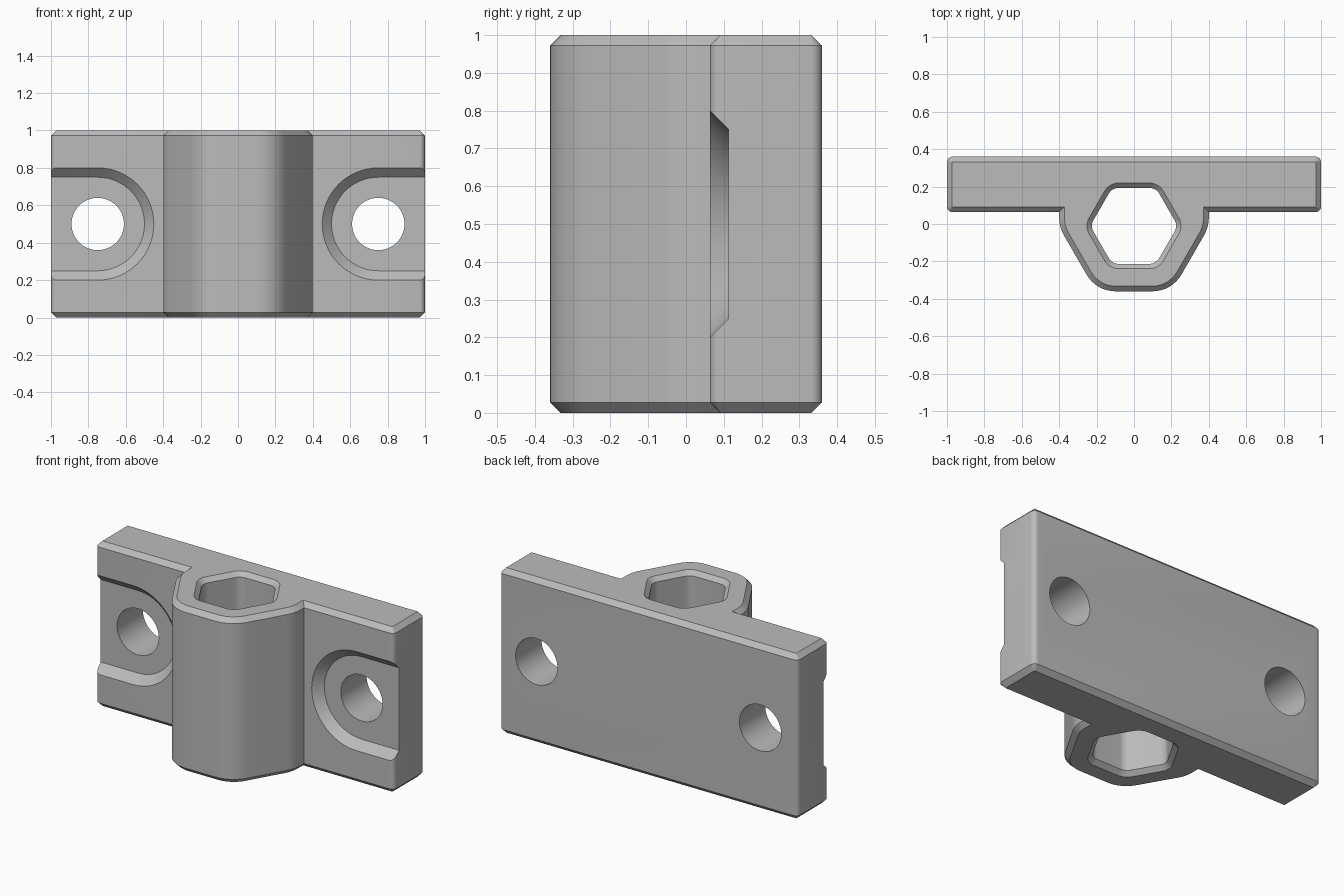
import bpy, bmesh, math
from mathutils import Vector

cube = bpy.data.objects.get("Cube")
if cube:
    bpy.data.objects.remove(cube, do_unlink=True)

CHAMFER = 0.028
PLATE_FRONT, PLATE_BACK = 0.063, 0.36
HEX_Y = -0.01


def rounded(corners, segs=8):
    """Closed outline from (x, y, radius) corners."""
    out = []
    for i, (x, y, r) in enumerate(corners):
        p = Vector((x, y))
        if r == 0:
            out.append(p)
            continue
        a = (Vector(corners[i - 1][:2]) - p).normalized()
        b = (Vector(corners[(i + 1) % len(corners)][:2]) - p).normalized()
        half = a.angle(b) / 2
        centre = p + (a + b).normalized() * r / math.sin(half)
        start = p + a * r / math.tan(half) - centre
        end = p + b * r / math.tan(half) - centre
        turn = math.pi - 2 * half
        for k in range(segs + 1):
            t = k / segs
            out.append(centre + (start * math.sin((1 - t) * turn)
                                 + end * math.sin(t * turn)) / math.sin(turn))
    return out


def inset(loop, d):
    """Mitred inward offset of a counter-clockwise outline."""
    out = []
    for i, p in enumerate(loop):
        e1 = (p - loop[i - 1]).normalized()
        e2 = (loop[(i + 1) % len(loop)] - p).normalized()
        n1, n2 = Vector((-e1.y, e1.x)), Vector((-e2.y, e2.x))
        out.append(p + (n1 + n2) * d / (1 + n1.dot(n2)))
    return out


def loft(name, layers, along_y=False):
    """Closed solid through (outline, depth) layers."""
    bm = bmesh.new()
    rings = [[bm.verts.new((p.x, d, p.y) if along_y else (p.x, p.y, d))
              for p in loop] for loop, d in layers]
    n = len(rings[0])
    for a, b in zip(rings, rings[1:]):
        for i in range(n):
            j = (i + 1) % n
            bm.faces.new((a[i], a[j], b[j], b[i]))
    bm.faces.new(rings[0])
    bm.faces.new(rings[-1])
    bmesh.ops.recalc_face_normals(bm, faces=bm.faces)
    mesh = bpy.data.meshes.new(name)
    bm.to_mesh(mesh)
    bm.free()
    obj = bpy.data.objects.new(name, mesh)
    bpy.context.collection.objects.link(obj)
    return obj


def cut(body, cutter):
    mod = body.modifiers.new("cut", "BOOLEAN")
    mod.operation, mod.solver, mod.object = "DIFFERENCE", "EXACT", cutter
    bpy.ops.object.modifier_apply(modifier=mod.name)
    bpy.data.objects.remove(cutter, do_unlink=True)


# Bracket body: back plate and half-hexagon boss in one chamfered prism
right_half = [(0.202, -0.36, 0.18), (0.4, -0.017, 0.2), (0.4, PLATE_FRONT, 0),
              (1, PLATE_FRONT, 0.03), (1, PLATE_BACK, 0.03)]
outline = rounded(right_half + [(-x, y, r) for x, y, r in reversed(right_half)])
small = inset(outline, CHAMFER)
body = loft("mounting_bracket", [(small, 0), (outline, CHAMFER),
                                 (outline, 1 - CHAMFER), (small, 1)])
bpy.context.view_layer.objects.active = body
body.select_set(True)

# Hexagonal bore with flared ends
size = 0.203 / math.cos(math.pi / 6)
bore = rounded([(size * math.cos(k * math.pi / 3),
                 HEX_Y + size * math.sin(k * math.pi / 3), 0.06) for k in range(6)])
flare, wide = inset(bore, -0.026), inset(bore, -0.126)
cut(body, loft("bore_cutter", [(wide, -0.1), (flare, 0), (bore, 0.026),
                               (bore, 0.974), (flare, 1), (wide, 1.1)]))

# Sloped pocket and screw hole on each wing
for side in (1, -1):
    def pocket(r):
        arc = [math.pi / 2 + math.pi * k / 32 for k in range(33)]
        pts = [(0.75 + r * math.cos(a), 0.5 + r * math.sin(a)) for a in arc]
        pts += [(1.2, 0.5 - r), (1.2, 0.5 + r)]
        return [Vector((side * x, z)) for x, z in pts]

    cut(body, loft("pocket_cutter", [(pocket(0.25), PLATE_FRONT + 0.05),
                                     (pocket(0.34), PLATE_FRONT - 0.04)], True))
    circle = [Vector((side * 0.75 + 0.14 * math.cos(k * math.pi / 24),
                      0.5 + 0.14 * math.sin(k * math.pi / 24))) for k in range(48)]
    cut(body, loft("screw_hole_cutter", [(circle, -0.2), (circle, 0.6)], True))

# Plain grey finish
grey = bpy.data.materials.new("light_grey")
grey.use_nodes = True
colour = (0.5, 0.5, 0.5, 1)
grey.diffuse_color = colour
grey.node_tree.nodes["Principled BSDF"].inputs["Base Color"].default_value = colour
body.data.materials.clear()
body.data.materials.append(grey)
for face in body.data.polygons:
    face.material_index = 0
bpy.ops.object.shade_smooth_by_angle(angle=math.radians(30))
